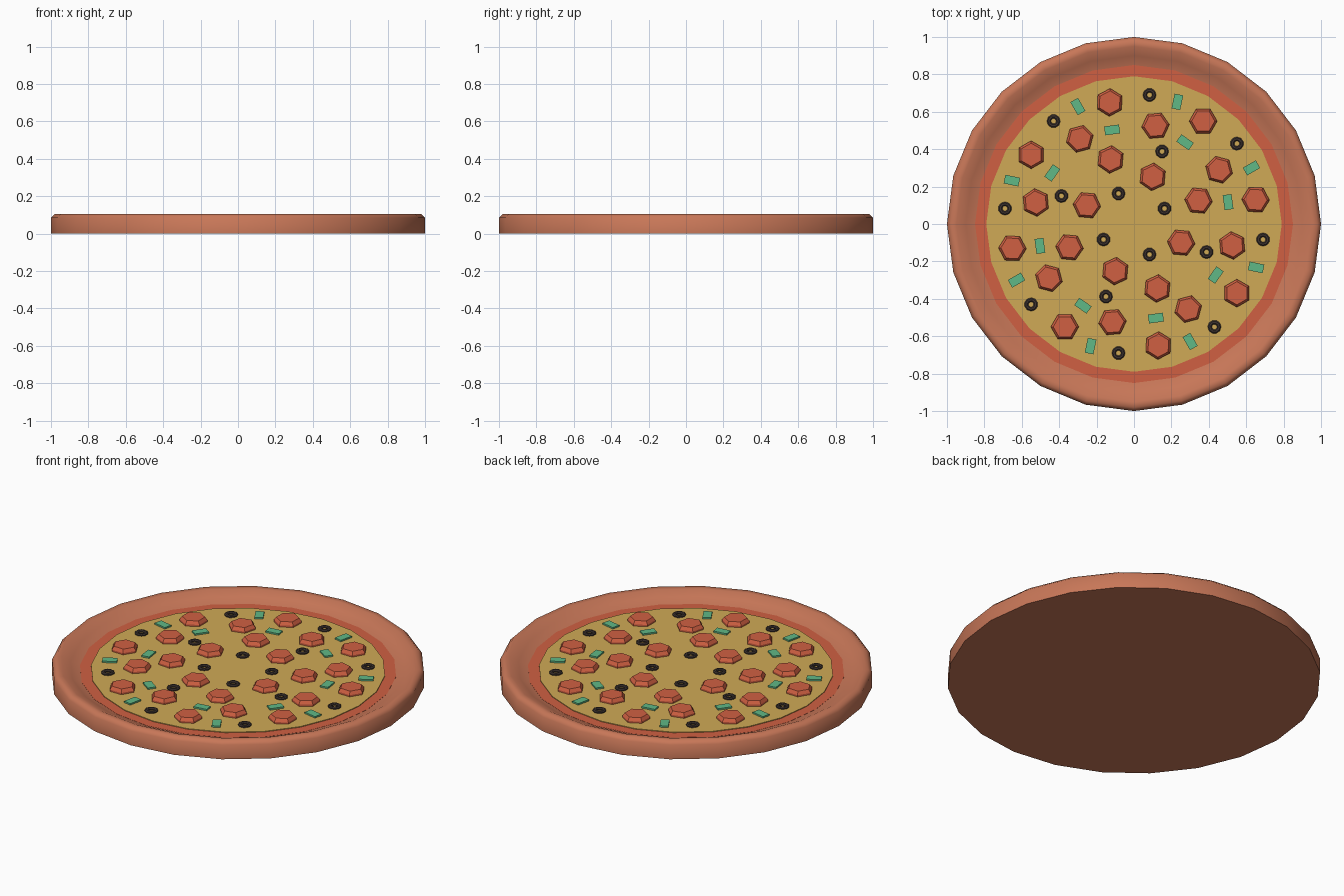
import bpy, math
from mathutils import Matrix, Vector

if "Cube" in bpy.data.objects:
    bpy.data.objects.remove(bpy.data.objects["Cube"])


def srgb(r, g, b):
    f = lambda c: c / 12.92 if c <= 0.04045 else ((c + 0.055) / 1.055) ** 2.4
    return (f(r / 255), f(g / 255), f(b / 255), 1)


def material(name, rgb):
    m = bpy.data.materials.new(name)
    m.diffuse_color = srgb(*rgb)
    m.use_nodes = True
    m.node_tree.nodes["Principled BSDF"].inputs["Base Color"].default_value = m.diffuse_color
    return m


CRUST = material("baked crust", (200, 119, 88))
RED = material("tomato red", (208, 96, 66))
CHEESE = material("cheese yellow", (208, 170, 86))
GREEN = material("pepper green", (96, 184, 134))
BLACK = material("olive black", (62, 52, 49))


def add_mesh(name, verts, faces, mat, smooth=None):
    me = bpy.data.meshes.new(name)
    me.from_pydata(verts, [], faces)
    me.materials.append(mat)
    ob = bpy.data.objects.new(name, me)
    bpy.context.collection.objects.link(ob)
    if smooth:
        bpy.ops.object.select_all(action='DESELECT')
        ob.select_set(True)
        bpy.context.view_layer.objects.active = ob
        bpy.ops.object.shade_smooth_by_angle(angle=math.radians(smooth))
    return ob


def lathe(profile, sides, start=0.0, cap_bottom=True, cap_top=True, closed=False):
    """Spin (radius, z) points, ordered bottom-outside to top-inside."""
    verts, faces = [], []
    for r, z in profile:
        for i in range(sides):
            a = start + math.tau * i / sides
            verts.append(Vector((r * math.cos(a), r * math.sin(a), z)))
    n = len(profile)
    for k in range(n if closed else n - 1):
        k2 = (k + 1) % n
        for i in range(sides):
            j = (i + 1) % sides
            faces.append((k * sides + i, k * sides + j, k2 * sides + j, k2 * sides + i))
    if cap_bottom and not closed:
        faces.append(tuple(reversed(range(sides))))
    if cap_top and not closed:
        faces.append(tuple(range((n - 1) * sides, n * sides)))
    return verts, faces


def scatter(name, spots, shape, z, mat, smooth=None):
    """Place a shape at each (x, y, degrees), repeated in four quarter turns."""
    verts, faces = shape
    for q in range(4):
        turn = Matrix.Rotation(-q * math.pi / 2, 4, 'Z')
        for x, y, deg in spots:
            m = turn @ Matrix.Translation((x, y, z)) @ Matrix.Rotation(math.radians(deg), 4, 'Z')
            ob = add_mesh(name, verts, faces, mat, smooth)
            ob.matrix_world = m


# Crust with rounded rim and soft inner slope
add_mesh("crust", *lathe([(1, 0), (1, 0.085), (0.98, 0.105), (0.95, 0.103),
                          (0.90, 0.081), (0.85, 0.058), (0.82, 0.055)], 24), CRUST, 50)

# Sauce and cheese layers
add_mesh("sauce", *lathe([(0.85, 0.05), (0.85, 0.059)], 24), RED)
add_mesh("cheese", *lathe([(0.79, 0.055), (0.79, 0.063)], 24), CHEESE)

# Pepperoni slices
scatter("pepperoni", [(-0.13, 0.65, 28), (0.37, 0.55, 0), (0.115, 0.525, 5),
                      (-0.29, 0.455, 15), (-0.125, 0.345, 25), (0.10, 0.252, 25)],
        lathe([(0.075, 0), (0.075, 0.012), (0.062, 0.03)], 6), 0.061, RED)

# Olive rings
scatter("olive_ring", [(0.083, 0.69, 0), (-0.43, 0.55, 0), (0.15, 0.388, 0), (-0.083, 0.163, 0)],
        lathe([(0.036, 0), (0.036, 0.007), (0.03, 0.012), (0.02, 0.012), (0.014, 0.007), (0.014, 0)],
              10, closed=True), 0.062, BLACK)

# Green pepper pieces
w, d, h = 0.04, 0.0235, 0.01
box_verts = [(x, y, z) for z in (0, h) for x, y in ((-w, -d), (w, -d), (w, d), (-w, d))]
box_faces = [(3, 2, 1, 0), (4, 5, 6, 7)] + [(i, (i + 1) % 4, (i + 1) % 4 + 4, i + 4) for i in range(4)]
scatter("green_pepper", [(0.232, 0.653, 78), (-0.30, 0.628, 120), (-0.117, 0.503, 8), (0.273, 0.437, -35)],
        (box_verts, box_faces), 0.062, GREEN)
